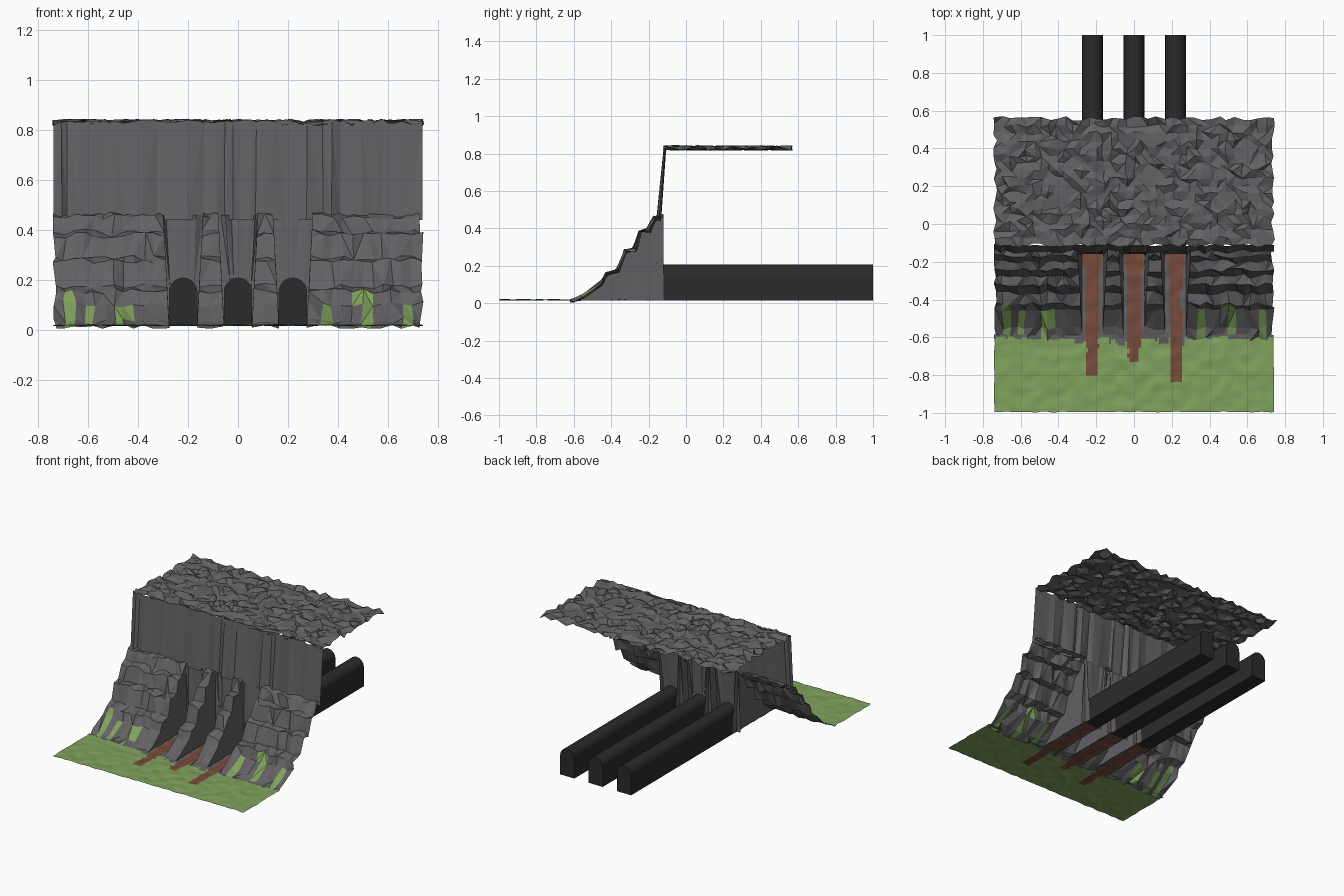
import bpy, math, random
from mathutils import noise, Vector

if "Cube" in bpy.data.objects:
    bpy.data.objects.remove(bpy.data.objects["Cube"])

random.seed(7)
J = lambda a: random.uniform(-a, a)


def material(name, col):
    m = bpy.data.materials.new(name)
    m.diffuse_color = (*col, 1)
    m.use_nodes = True
    m.node_tree.nodes["Principled BSDF"].inputs["Base Color"].default_value = m.diffuse_color
    return m


ROCK = material("grey rock", (0.125, 0.118, 0.125))
GRASS = material("green grass", (0.215, 0.365, 0.11))
DIRT = material("brown dirt", (0.19, 0.07, 0.042))
DARK = material("tunnel black", (0.024, 0.024, 0.024))
MATS = [ROCK, GRASS, DIRT, DARK]

TRENCH = [-0.22, 0.0, 0.22]
PATH_END = [-0.80, -0.73, -0.84]
HALF = 0.055          # tunnel and trench floor half width
RIM = 0.025           # how far a trench wall leans out


def build(name, verts, faces, mats):
    me = bpy.data.meshes.new(name)
    me.from_pydata(verts, [], faces)
    for m in MATS:
        me.materials.append(m)
    for p, i in zip(me.polygons, mats):
        p.material_index = i
    ob = bpy.data.objects.new(name, me)
    bpy.context.collection.objects.link(ob)
    return ob


def grid(name, rows, colour):
    """Sheet through rows of points; colour(centre, column, row) picks the material."""
    n = len(rows[0])
    verts = [v for r in rows for v in r]
    faces, mats = [], []
    for j in range(len(rows) - 1):
        for i in range(n - 1):
            a = j * n + i
            f = (a, a + 1, a + n + 1, a + n)
            c = sum((Vector(verts[k]) for k in f), Vector()) / 4
            # split along a random diagonal for a faceted look
            tris = [(f[0], f[1], f[2]), (f[0], f[2], f[3])]
            if random.random() < 0.5:
                tris = [(f[0], f[1], f[3]), (f[1], f[2], f[3])]
            faces += tris
            mats += [colour(c, i, j)] * 2
    return build(name, verts, faces, mats)


def span(a, b, n):
    return [a + (b - a) * i / n for i in range(n + 1)]


def on_path(x, y):
    for c, end in zip(TRENCH, PATH_END):
        w = 0.034 + 0.009 * noise.noise(Vector((c * 9, y * 14, 3)))
        if y > -0.24:
            w = 0.052
        mid = c + 0.012 * noise.noise(Vector((c * 7, y * 5, 8)))
        if y < -0.66:
            w *= 0.8
        if y > end and abs(x - mid) < w:
            return True
    return False


# grassy ground in front, with dirt paths running out of the trenches
def ground_z(x, y):
    return 0.018 + 0.006 * noise.noise(Vector((x * 16, y * 16, 0)))


def ground_colour(c, i, j):
    if on_path(c.x, c.y):
        return 2
    near = min(abs(c.x - t) for t in TRENCH) < 0.1
    edge = -0.595 - (0.05 if near else 0.02) * (1 + noise.cell(Vector((c.x * 22, 0, 0)))) / 2
    return 0 if c.y > edge else 1


rows = []
for y in span(-0.995, -0.585, 34):
    rows.append([(x + (0.006 * noise.noise(Vector((0, y * 20, x))) if abs(x) > 0.73 else 0),
                  y + 0.006 * noise.noise(Vector((x * 20, 5, 0))), ground_z(x, y))
                 for x in span(-0.74, 0.74, 122)])
grid("grass_ground", rows, ground_colour)

# trench floors
for c in TRENCH:
    rows = [[(x, y, ground_z(x, y)) for x in span(c - HALF - 0.005, c + HALF + 0.005, 10)]
            for y in span(-0.59, -0.15, 36)]
    grid("trench_floor", rows, lambda c, i, j: 2 if on_path(c.x, c.y) else 0)

# terraced rubble: (y, z) profile of the steps
STEPS = [(-0.61, 0.01), (-0.55, 0.035), (-0.455, 0.105), (-0.425, 0.155), (-0.365, 0.175),
         (-0.325, 0.275), (-0.275, 0.285), (-0.245, 0.38), (-0.2, 0.39),
         (-0.17, 0.455), (-0.12, 0.465)]
TUFTS = [(-0.69, 3), (-0.6, 2), (-0.46, 2), (0.37, 2), (0.5, 3), (0.69, 2)]


def rubble_colour(c, i, j):
    return 1 if any(abs(c.x - x) < 0.022 and j < n for x, n in TUFTS) else 0


def rubble(name, left, right, n, wall_left, wall_right):
    xs = span(left, right, n)
    rows = []
    for y, z in STEPS:
        row = []
        for i, x in enumerate(xs):
            lean = RIM * (1 - z / 0.47)
            if i == 0 and wall_left:
                x -= lean
            elif i == n and wall_right:
                x += lean
            else:
                x += J(0.009)
            row.append((x, y + J(0.013) * (y < -0.13), max(0.004, z + J(0.014))))
        # near-vertical trench walls
        if wall_left:
            row.insert(0, (left - RIM, row[0][1], 0.015))
        if wall_right:
            row.append((right + RIM, row[-1][1], 0.015))
        rows.append(row)
    grid(name, rows, rubble_colour)


EDGE = HALF + RIM
rubble("rubble_left", -0.735, TRENCH[0] - EDGE, 11, False, True)
rubble("rubble_right", TRENCH[2] + EDGE, 0.735, 11, True, False)
rubble("pier_left", TRENCH[0] + EDGE, TRENCH[1] - EDGE, 2, True, True)
rubble("pier_right", TRENCH[1] + EDGE, TRENCH[2] - EDGE, 2, True, True)

# upper cliff face made of uneven vertical columns
cols, x = [], -0.74
while x < 0.70:
    cols.append((x, J(0.014)))
    x += random.choice([0.02, 0.035, 0.05, 0.065])
cols.append((0.74, 0.0))
low = [(x, -0.147 + o, 0.44) for x, o in cols]
top = [(x + J(0.004) * (abs(x) < 0.73), -0.112 + o * 0.5, 0.835 + J(0.008)) for x, o in cols]
grid("cliff_face", [low, top], lambda c, i, j: 0)


# arch outline shared by the tunnels and the openings in the rock
def arch(c, n=10):
    pts = [(c - HALF, 0.015), (c - HALF, 0.09)]
    pts += [(c - HALF * math.cos(math.pi * i / n), 0.152 + HALF * math.sin(math.pi * i / n))
            for i in range(n + 1)]
    return pts + [(c + HALF, 0.09), (c + HALF, 0.015)]


def face_y(z):
    return -0.17 + 0.06 * z


for c in TRENCH:
    pts = arch(c)
    # rock wall around the tunnel mouth, from the arch out to the trench outline
    outer = []
    for k, (px, pz) in enumerate(pts):
        t = (px - c) / HALF
        z = pz if pz < 0.153 else 0.46
        outer.append((c + t * (HALF + RIM * 1.2), z))
    wall = [[(px, face_y(pz) + (J(0.012) if r and pz > 0.3 else 0), pz) for px, pz in ring]
            for r, ring in enumerate((pts, outer))]
    grid("tunnel_mouth", wall, lambda c, i, j: 0)

    # tunnel: open at the front, capped at the back
    n = len(pts)
    verts = [(px, face_y(pz), pz) for px, pz in pts] + [(px, 1.0, pz) for px, pz in pts]
    faces = [(i, (i + 1) % n, n + (i + 1) % n, n + i) for i in range(n)]
    faces.append(tuple(range(n, 2 * n)))
    build("tunnel", verts, faces, [3] * len(faces))

# rough rocky plateau on top
rows = []
for y in span(-0.112, 0.56, 17):
    rows.append([(x + J(0.011), y + J(0.011), 0.83 + random.choice([-1, 1]) * random.uniform(0.003, 0.015))
                 for x in span(-0.735, 0.735, 36)])
grid("plateau", rows, lambda c, i, j: 0)
